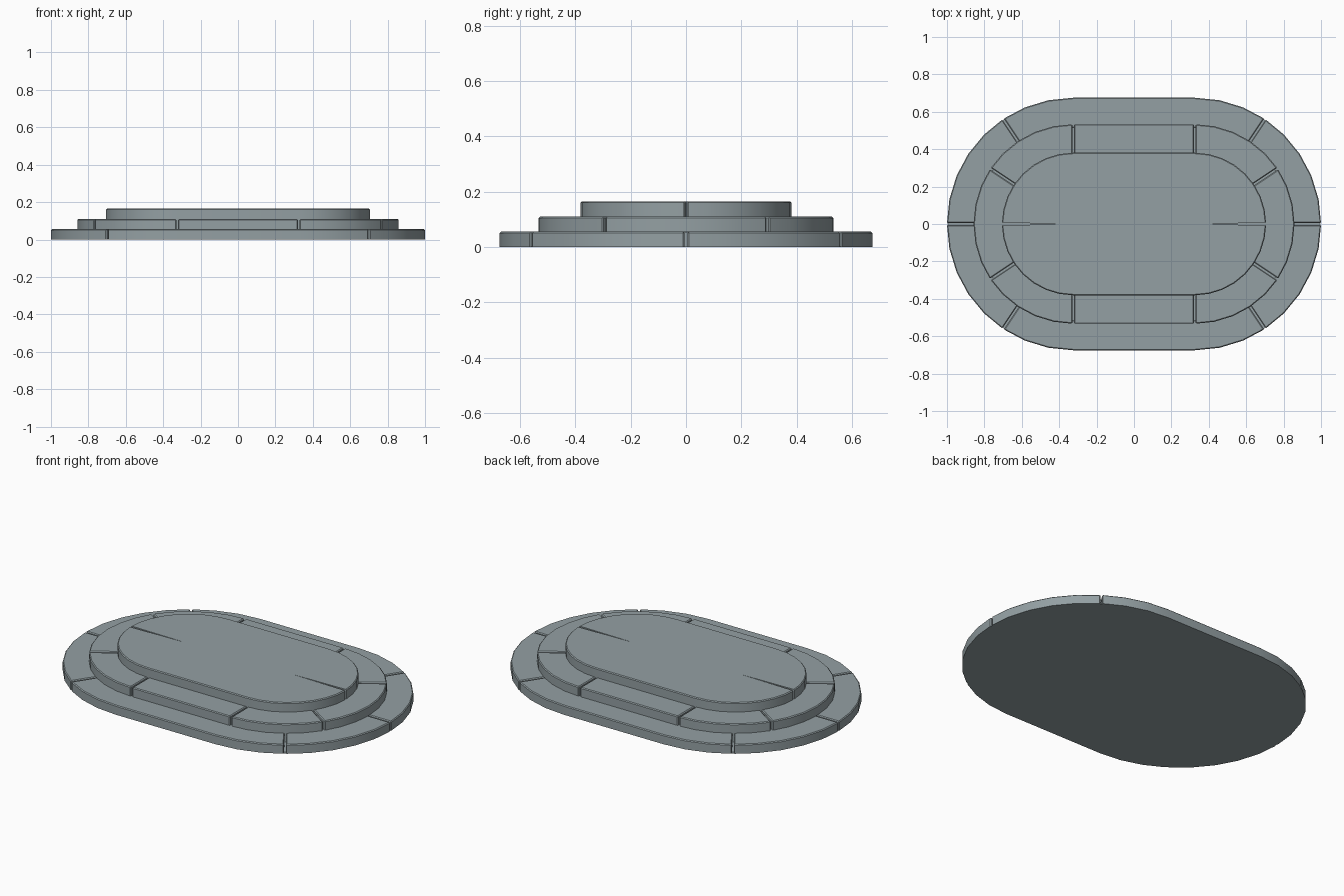
import bpy, bmesh, math
from mathutils import Vector

if "Cube" in bpy.data.objects:
    bpy.data.objects.remove(bpy.data.objects["Cube"])

HALF = 0.325      # half length of the straight sides
STEP = 0.055      # height of one tier
GAP = 0.005       # half width of the joints
R_LOW, R_MID, R_TOP = 0.675, 0.533, 0.381
N = 34            # outline points: two half circles of 17

stone = bpy.data.materials.new("slate_stone")
stone.diffuse_color = (0.295, 0.35, 0.367, 1)
stone.use_nodes = True
stone.node_tree.nodes["Principled BSDF"].inputs["Base Color"].default_value = stone.diffuse_color


def frame(i):
    """Arc centre, outward direction and tangent at outline index i."""
    i %= N
    k, side = (i, 1) if i < 17 else (i - 17, -1)
    a = math.radians(k * 11.25 - 90 + (0 if side > 0 else 180))
    return Vector((side * HALF, 0)), Vector((math.cos(a), math.sin(a))), Vector((-math.sin(a), math.cos(a)))


def point(i, r, shift=0.0):
    c, d, t = frame(i)
    return c + d * r + t * shift


def prism(name, pts, z0, z1, bevel=0.0, keep=lambda e: True):
    bm = bmesh.new()
    face = bm.faces.new([bm.verts.new((p.x, p.y, z0)) for p in pts])
    ext = bmesh.ops.extrude_face_region(bm, geom=[face], use_keep_orig=True)
    for v in ext["geom"]:
        if isinstance(v, bmesh.types.BMVert):
            v.co.z = z1
    bmesh.ops.recalc_face_normals(bm, faces=bm.faces)
    if bevel:
        edges = [e for e in bm.edges
                 if max(v.co.z for v in e.verts) > z0 + 1e-4
                 and e.calc_face_angle_signed(0) > 0.6 and keep(e)]
        bmesh.ops.bevel(bm, geom=edges, offset=bevel, segments=1,
                        affect='EDGES', profile=0.5)
    me = bpy.data.meshes.new(name)
    bm.to_mesh(me)
    bm.free()
    me.materials.append(stone)
    ob = bpy.data.objects.new(name, me)
    bpy.context.collection.objects.link(ob)
    bpy.context.view_layer.objects.active = ob
    ob.select_set(True)
    bpy.ops.object.shade_smooth_by_angle(angle=math.radians(30))
    ob.select_set(False)


def ring(name, breaks, r_out, r_in, z0, z1):
    """One tier made of separate blocks with open joints at the breaks."""
    for n, a in enumerate(breaks):
        b = breaks[(n + 1) % len(breaks)]
        if b <= a:
            b += N
        ids = range(a, b + 1)
        sh = {a: GAP, b: -GAP}
        outer = [point(i, r_out, sh.get(i, 0)) for i in ids]
        inner = [point(i, r_in, sh.get(i, 0)) for i in reversed(ids)]
        prism(f"{name}_{n + 1}", outer + inner, z0, z1, 0.005)


def oval(r):
    return [point(i, r) for i in range(N)]


# hidden fill that closes the joints and the underside
prism("base_plate", oval(R_LOW - 0.004), 0, 0.002)
prism("lower_core", oval(R_MID - 0.004), 0, STEP - 0.001)
prism("middle_core", oval(R_TOP - 0.004), STEP - 0.001, 2 * STEP - 0.001)

# stone rings
ring("lower_step", [3, 8, 13, 20, 25, 30], R_LOW, R_MID - 0.02, 0, STEP)
ring("middle_step", [0, 5, 11, 16, 17, 22, 28, 33], R_MID, R_TOP - 0.02, STEP, 2 * STEP)

# top slab with a tapering crack at each end
top = []
for i in range(N):
    if i in (8, 25):
        c, d, t = frame(i)
        top += [point(i, R_TOP, -0.007), c + d * 0.03, point(i, R_TOP, 0.007)]
    else:
        top.append(point(i, R_TOP))


def outer_rim(e):
    return (all(abs(v.co.y) > 0.003 for v in e.verts)
            and abs(e.verts[0].co.z - e.verts[1].co.z) < 1e-4)


prism("top_slab", top, 2 * STEP, 3 * STEP, 0.005, outer_rim)
